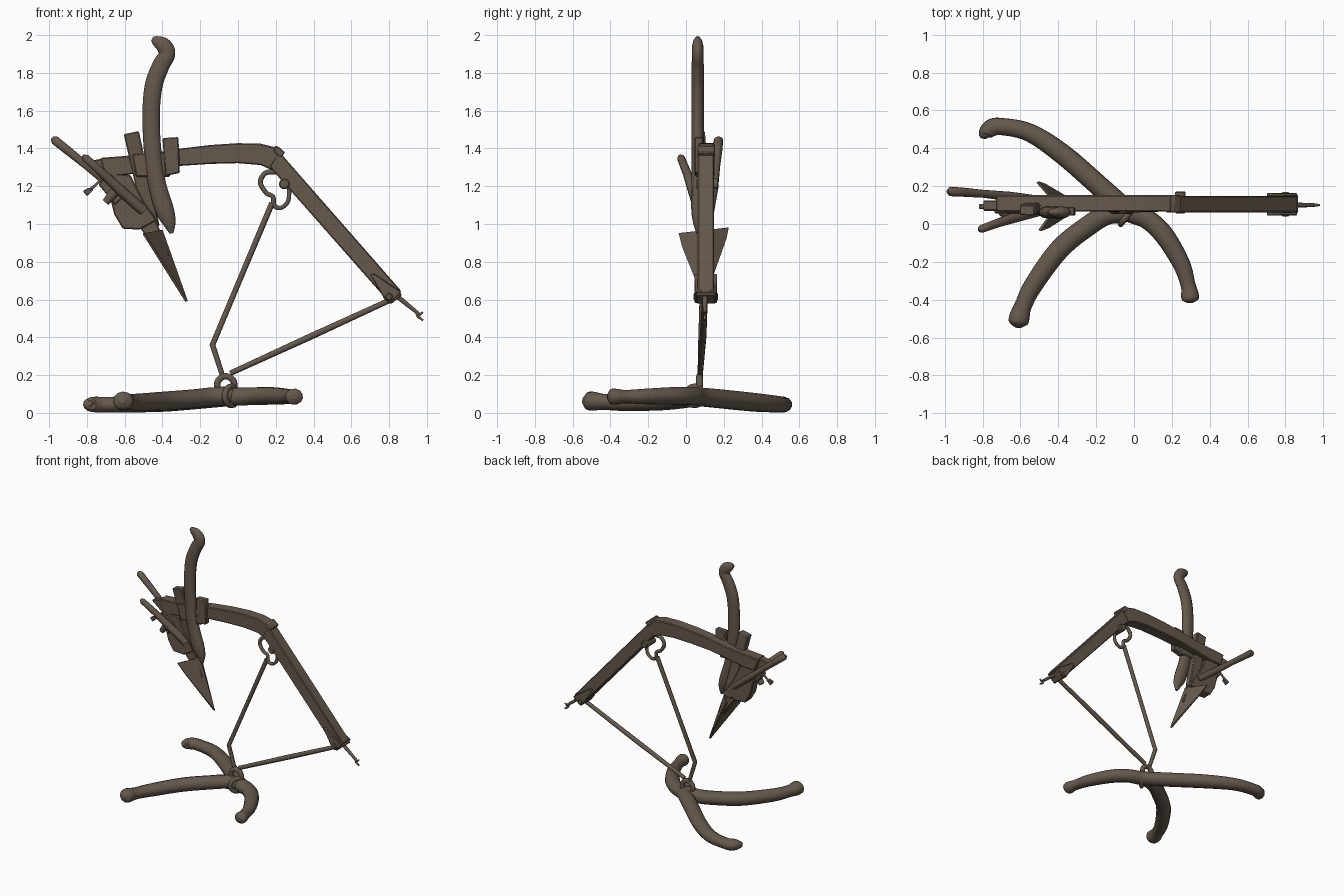
import bpy, bmesh, math
from mathutils import Vector

wood = bpy.data.materials.new("weathered brown")
wood.diffuse_color = (0.13, 0.098, 0.072, 1)


def finish(ob, angle=40):
    ob.data.materials.clear()
    ob.data.materials.append(wood)
    bpy.ops.object.select_all(action='DESELECT')
    ob.select_set(True)
    bpy.context.view_layer.objects.active = ob
    if angle:
        bpy.ops.object.shade_smooth_by_angle(angle=math.radians(angle))
    return ob


def smooth_path(pts, steps):
    """Catmull-Rom through (x, y, z, radius) points."""
    v = [Vector(p) for p in pts]
    v = [2 * v[0] - v[1]] + v + [2 * v[-1] - v[-2]]
    out = []
    for a, b, c, d in zip(v, v[1:], v[2:], v[3:]):
        for i in range(steps):
            t = i / steps
            out.append(0.5 * (2 * b + (c - a) * t + (2 * a - 5 * b + 4 * c - d) * t * t
                              + (3 * b - a - 3 * c + d) * t ** 3))
    return out + [v[-2]]


def tube(name, pts, steps=6, flat=(1, 1), res=3, cyclic=False):
    """Swept round bar; flat scales the section in y and z."""
    path = smooth_path(pts, steps) if steps > 1 else [Vector(p) for p in pts]
    y0 = pts[0][1]
    cu = bpy.data.curves.new(name, 'CURVE')
    cu.dimensions = '3D'
    cu.bevel_depth = 1
    cu.bevel_resolution = res
    cu.use_fill_caps = True
    sp = cu.splines.new('POLY')
    sp.points.add(len(path) - 1)
    for p, q in zip(sp.points, path):
        p.co = (q[0], q[1] - y0, q[2] / flat[1], 1)
        p.radius = max(q[3], 0.002)
    sp.use_cyclic_u = cyclic
    ob = bpy.data.objects.new(name, cu)
    bpy.context.collection.objects.link(ob)
    ob.location.y = y0
    ob.scale = (1, flat[0], flat[1])
    bpy.ops.object.select_all(action='DESELECT')
    ob.select_set(True)
    bpy.context.view_layer.objects.active = ob
    bpy.ops.object.convert(target='MESH')
    return finish(bpy.context.view_layer.objects.active, 50)


def plank(name, profile, y0, y1, bevel=0.006, lean=0.0):
    """Side profile in x, z extruded from y0 to y1; lean shifts y by height below the top."""
    top = max(z for x, z in profile)
    bm = bmesh.new()
    f = bm.faces.new([bm.verts.new((x, y0 + lean * (top - z), z)) for x, z in profile])
    ext = bmesh.ops.extrude_face_region(bm, geom=[f])
    bmesh.ops.translate(bm, vec=(0, y1 - y0, 0),
                        verts=[e for e in ext["geom"] if isinstance(e, bmesh.types.BMVert)])
    bmesh.ops.recalc_face_normals(bm, faces=bm.faces)
    me = bpy.data.meshes.new(name)
    bm.to_mesh(me)
    bm.free()
    ob = bpy.data.objects.new(name, me)
    bpy.context.collection.objects.link(ob)
    if bevel:
        m = ob.modifiers.new("worn_edges", 'BEVEL')
        m.width = bevel
        m.limit_method = 'ANGLE'
    return finish(ob, 30)


def pin(name, x, z, y0, y1, r, sides=16):
    return plank(name, [(x + r * math.cos(2 * math.pi * i / sides),
                         z + r * math.sin(2 * math.pi * i / sides)) for i in range(sides)], y0, y1)


# Yoke on the ground: one long bow and one side limb
tube("yoke_bow", [
    (-0.785, 0.455, 0.052, 0.015), (-0.785, 0.475, 0.046, 0.038), (-0.755, 0.507, 0.044, 0.047),
    (-0.70, 0.515, 0.044, 0.046), (-0.55, 0.482, 0.046, 0.049), (-0.37, 0.363, 0.056, 0.055),
    (-0.155, 0.175, 0.075, 0.056), (-0.03, 0.07, 0.085, 0.055), (0.07, 0.025, 0.088, 0.053),
    (0.16, -0.06, 0.09, 0.053), (0.25, -0.21, 0.087, 0.047), (0.285, -0.32, 0.086, 0.040),
    (0.295, -0.37, 0.086, 0.047), (0.297, -0.40, 0.086, 0.044), (0.298, -0.417, 0.086, 0.015)],
    flat=(1, 0.9), res=4)
tube("yoke_side_limb", [
    (0.0, 0.07, 0.095, 0.02), (-0.04, 0.06, 0.092, 0.05), (-0.14, 0.05, 0.085, 0.054),
    (-0.235, -0.005, 0.075, 0.054), (-0.39, -0.13, 0.063, 0.054), (-0.53, -0.32, 0.056, 0.05),
    (-0.585, -0.43, 0.058, 0.046), (-0.605, -0.49, 0.062, 0.054), (-0.61, -0.525, 0.064, 0.049),
    (-0.612, -0.548, 0.066, 0.015)], flat=(1, 0.92), res=4)
tube("yoke_lashing", [
    (-0.035 + 0.035 * math.cos(a), 0.045 + 0.045 * math.cos(a), 0.09 + 0.05 * math.sin(a), 0.016)
    for a in [i * math.pi / 8 for i in range(16)]], steps=1, cyclic=True)
tube("yoke_ring", [
    (-0.065 + 0.046 * math.cos(a), 0.072, 0.148 + 0.046 * math.sin(a), 0.018)
    for a in [i * math.pi / 10 for i in range(20)]], steps=1, cyclic=True)

# Draw rods from the ring up to the beam
tube("long_rod", [(-0.08, 0.075, 0.19, 0.014), (-0.135, 0.08, 0.36, 0.016),
                  (0.02, 0.09, 0.73, 0.015), (0.18, 0.10, 1.11, 0.016)], steps=1)
tube("low_rod", [(-0.04, 0.075, 0.21, 0.015), (0.38, 0.09, 0.402, 0.018),
                 (0.80, 0.10, 0.595, 0.015)], steps=1)
tube("beam_hook", [
    (0.20, 0.10, 1.275, 0.014), (0.145, 0.10, 1.27, 0.014), (0.118, 0.10, 1.22, 0.014),
    (0.15, 0.10, 1.165, 0.013), (0.185, 0.10, 1.145, 0.013), (0.19, 0.10, 1.10, 0.014),
    (0.225, 0.10, 1.085, 0.012), (0.265, 0.10, 1.12, 0.012), (0.272, 0.10, 1.20, 0.012)], steps=4)

# Two-piece beam
top = [(-0.73, 1.35), (-0.6, 1.36), (-0.45, 1.375), (-0.3, 1.40), (-0.15, 1.418), (0.0, 1.428),
       (0.12, 1.425), (0.20, 1.405), (0.235, 1.365)]
low = [(0.18, 1.285), (0.12, 1.312), (0.0, 1.322), (-0.15, 1.318), (-0.3, 1.308),
       (-0.45, 1.285), (-0.6, 1.258), (-0.70, 1.25)]
plank("curved_beam", top + low, 0.065, 0.152)
plank("sloping_beam", [(0.22, 1.385), (0.252, 1.345), (0.865, 0.645), (0.80, 0.585), (0.165, 1.305)],
      0.062, 0.148)
plank("beam_joint_cap", [(0.19, 1.412), (0.212, 1.412), (0.25, 1.378), (0.225, 1.35), (0.19, 1.38)],
      0.06, 0.154)
plank("beam_tail", [(-0.80, 1.32), (-0.78, 1.335), (-0.70, 1.35), (-0.70, 1.25), (-0.73, 1.265)],
      0.07, 0.125)
pin("joint_bolt", 0.245, 1.212, 0.056, 0.172, 0.028)

# Iron strap and forked hook at the low end
for name, a, b in (("strap_front", 0.046, 0.064), ("strap_back", 0.146, 0.164)):
    plank(name, [(0.70, 0.735), (0.725, 0.735), (0.865, 0.64), (0.80, 0.58), (0.765, 0.62)], a, b, 0.004)
plank("strap_clamp", [(0.81, 0.68), (0.87, 0.625), (0.81, 0.575), (0.765, 0.61)], 0.056, 0.156)
pin("strap_bolt", 0.80, 0.615, 0.04, 0.17, 0.02, 12)
tube("end_spike", [(0.84, 0.10, 0.62, 0.014), (0.90, 0.10, 0.57, 0.012), (0.95, 0.10, 0.53, 0.010)], steps=1)
tube("end_fork_up", [(0.945, 0.10, 0.533, 0.008), (0.965, 0.10, 0.522, 0.008), (0.98, 0.10, 0.535, 0.004)], steps=1)
tube("end_fork_down", [(0.945, 0.10, 0.533, 0.009), (0.955, 0.10, 0.508, 0.009), (0.98, 0.10, 0.49, 0.005)], steps=1)

# Upright curved handle with its knob
tube("curved_handle", [
    (-0.455, 0.062, 1.98, 0.012), (-0.435, 0.062, 1.97, 0.027), (-0.395, 0.062, 1.945, 0.042),
    (-0.375, 0.062, 1.90, 0.043), (-0.41, 0.062, 1.835, 0.046), (-0.447, 0.062, 1.73, 0.047),
    (-0.46, 0.062, 1.58, 0.046), (-0.453, 0.062, 1.40, 0.046), (-0.43, 0.062, 1.22, 0.047),
    (-0.39, 0.062, 1.08, 0.049), (-0.365, 0.062, 1.01, 0.036), (-0.352, 0.062, 0.95, 0.01)],
    flat=(0.7, 1), res=4)

# Post, collar and wedge blocks around the beam
plank("upright_post", [(-0.605, 1.475), (-0.525, 1.492), (-0.415, 0.99), (-0.49, 0.97)], 0.045, 0.10,
      lean=0.08)
plank("beam_collar", [(-0.40, 1.455), (-0.315, 1.46), (-0.308, 1.27), (-0.385, 1.255)], 0.045, 0.09)
plank("collar_wedge", [(-0.56, 1.37), (-0.36, 1.38), (-0.36, 1.25), (-0.54, 1.25)], 0.05, 0.10)
plank("sole_block", [(-0.69, 1.27), (-0.57, 1.26), (-0.50, 1.12), (-0.43, 1.02), (-0.52, 0.97),
                     (-0.61, 0.975), (-0.655, 1.05), (-0.68, 1.15)], 0.065, 0.14)
plank("sole_wedge", [(-0.74, 1.21), (-0.68, 1.27), (-0.58, 1.17), (-0.65, 1.10)], 0.055, 0.11)
plank("share_neck", [(-0.53, 1.06), (-0.45, 1.06), (-0.36, 0.83), (-0.40, 0.82), (-0.52, 0.98)], 0.075, 0.125)

# Two grip handles reaching back
tube("rear_grip", [
    (-0.985, 0.172, 1.456, 0.01), (-0.97, 0.172, 1.444, 0.025), (-0.90, 0.168, 1.388, 0.024),
    (-0.80, 0.16, 1.307, 0.021), (-0.65, 0.145, 1.185, 0.025), (-0.50, 0.125, 1.065, 0.024)], steps=1)
tube("front_grip", [
    (-0.82, -0.033, 1.362, 0.008), (-0.808, -0.027, 1.35, 0.021), (-0.72, 0.005, 1.27, 0.023),
    (-0.63, 0.035, 1.185, 0.028), (-0.50, 0.07, 1.07, 0.028)], steps=1)
tube("grip_crossbar", [(-0.70, 0.06, 1.115, 0.02), (-0.67, 0.055, 1.15, 0.026),
                       (-0.63, 0.05, 1.195, 0.024)], steps=1)

# Small leaf-shaped peg on a cord
tube("peg_cord", [(-0.71, 0.10, 1.25, 0.007), (-0.75, 0.10, 1.21, 0.007), (-0.785, 0.10, 1.18, 0.009)], steps=1)
plank("leaf_peg", [(-0.822, 1.175), (-0.79, 1.192), (-0.765, 1.18), (-0.80, 1.148)], 0.08, 0.105, 0.004)

# Folded triangular share
bm = bmesh.new()
tip, left, left_belly, right, right_belly, ridge = [bm.verts.new(c) for c in (
    (-0.272, 0.095, 0.59), (-0.50, -0.035, 0.95), (-0.455, -0.018, 0.88),
    (-0.51, 0.222, 0.98), (-0.475, 0.21, 0.92), (-0.405, 0.10, 0.965))]
bm.faces.new((tip, ridge, left, left_belly))
bm.faces.new((tip, right_belly, right, ridge))
me = bpy.data.meshes.new("plough_share")
bm.to_mesh(me)
bm.free()
share = bpy.data.objects.new("plough_share", me)
bpy.context.collection.objects.link(share)
solid = share.modifiers.new("thickness", 'SOLIDIFY')
solid.thickness = 0.014
solid.offset = 0
finish(share, 0)
